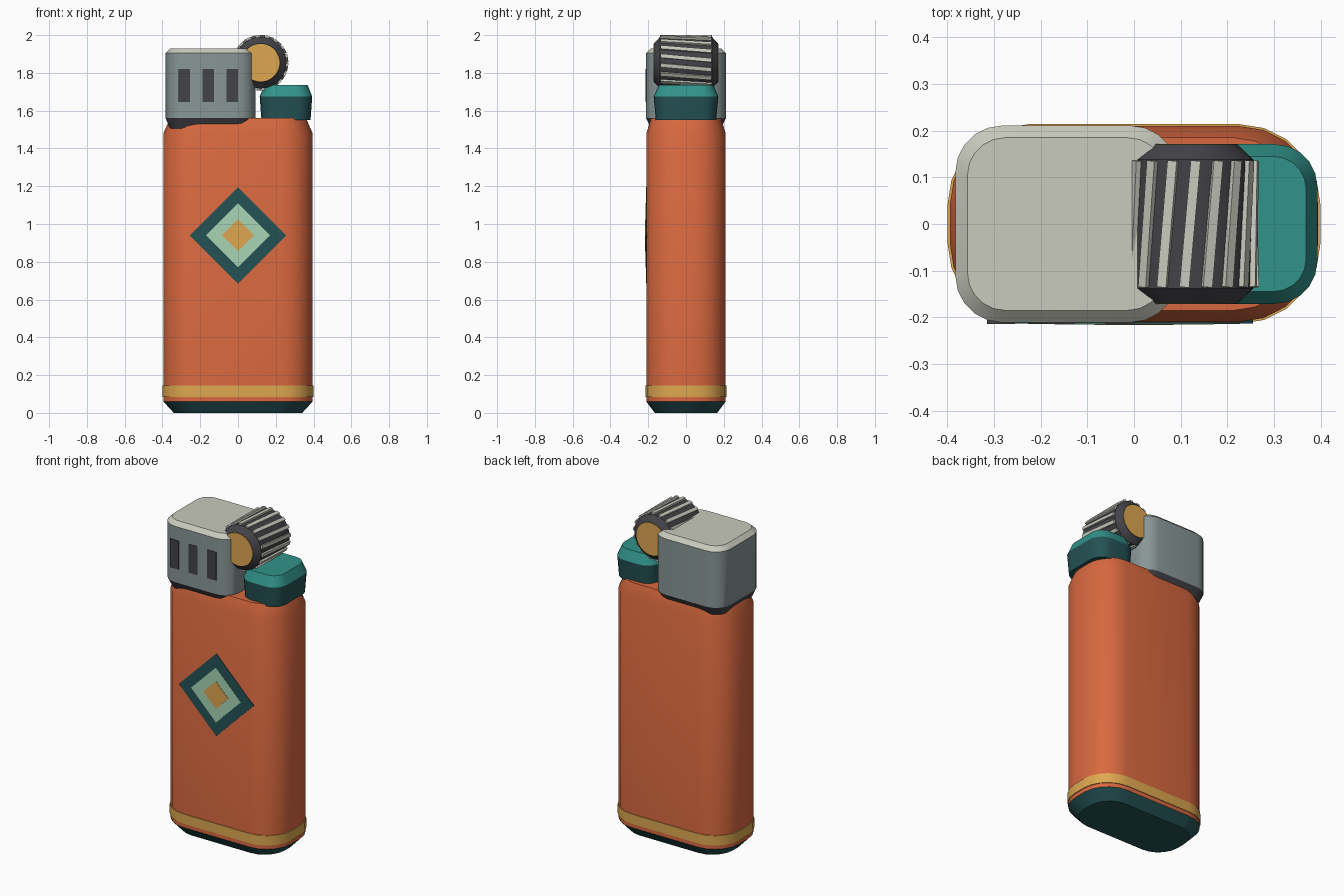
import bpy, bmesh
from math import cos, sin, pi, radians
from mathutils import Matrix, Vector

cube = bpy.data.objects.get("Cube")
if cube:
    bpy.data.objects.remove(cube, do_unlink=True)


def material(name, rgb):
    m = bpy.data.materials.new(name)
    m.diffuse_color = (*rgb, 1)
    m.use_nodes = True
    m.node_tree.nodes["Principled BSDF"].inputs["Base Color"].default_value = (*rgb, 1)
    return m


orange = material("burnt_orange", (0.69, 0.14, 0.05))
gold = material("gold", (0.73, 0.39, 0.08))
dark_teal = material("dark_teal", (0.018, 0.085, 0.09))
teal = material("teal", (0.031, 0.29, 0.255))
mint = material("mint", (0.39, 0.66, 0.46))
pale = material("pale_metal", (0.58, 0.59, 0.51))
steel = material("steel_grey", (0.25, 0.305, 0.305))
charcoal = material("charcoal", (0.056, 0.054, 0.063))


def finish(name, bm, mats, smooth=True):
    bmesh.ops.recalc_face_normals(bm, faces=bm.faces[:])
    mesh = bpy.data.meshes.new(name)
    bm.to_mesh(mesh)
    bm.free()
    for m in mats:
        mesh.materials.append(m)
    ob = bpy.data.objects.new(name, mesh)
    bpy.context.collection.objects.link(ob)
    if smooth:
        bpy.ops.object.select_all(action="DESELECT")
        ob.select_set(True)
        bpy.context.view_layer.objects.active = ob
        bpy.ops.object.shade_smooth_by_angle(angle=radians(25))
    return ob


def loft(name, rings, mats, indices):
    """Join closed rings of points; indices gives one material slot per gap."""
    bm = bmesh.new()
    loops = [[bm.verts.new(p) for p in ring] for ring in rings]
    n = len(loops[0])
    for a, b, i in zip(loops, loops[1:], indices):
        for k in range(n):
            j = (k + 1) % n
            bm.faces.new((a[k], a[j], b[j], b[k])).material_index = i
    bm.faces.new(loops[0][::-1]).material_index = indices[0]
    bm.faces.new(loops[-1]).material_index = indices[-1]
    return finish(name, bm, mats)


def rounded(cx, z, hx, hy, r, steps=5):
    """Rounded rectangle outline at height z."""
    pts = []
    for q, (sx, sy) in enumerate(((1, 1), (-1, 1), (-1, -1), (1, -1))):
        for s in range(steps + 1):
            a = (q + s / steps) * pi / 2
            pts.append((cx + sx * (hx - r) + r * cos(a), sy * (hy - r) + r * sin(a), z))
    return pts


def circle(y, r, cx, cz, n=36):
    return [(cx + r * cos(2 * pi * k / n), y, cz + r * sin(2 * pi * k / n)) for k in range(n)]


def plate(name, cx, cz, hx, hz, y, mat, diamond=False):
    """Thin plate lying on the front side."""
    if diamond:
        shape = [(hx, 0), (0, hz), (-hx, 0), (0, -hz)]
    else:
        shape = [(hx, hz), (-hx, hz), (-hx, -hz), (hx, -hz)]
    rings = [[(cx + x, yy, cz + z) for x, z in shape] for yy in (y, y + 0.008)]
    return loft(name, rings, [mat], [0])


# Fuel body with dark foot and chamfered shoulder
loft("body", [rounded(0, 0, 0.34, 0.165, 0.14), rounded(0, 0.06, 0.395, 0.21, 0.17),
              rounded(0, 1.48, 0.395, 0.21, 0.17), rounded(0, 1.56, 0.36, 0.185, 0.145)],
     [dark_teal, orange], [0, 1, 1])
loft("base_band", [rounded(0, z, 0.40, 0.214, 0.174) for z in (0.085, 0.145)], [gold], [0])

# Nested diamond emblem
for i, (label, size, mat) in enumerate((("outer", 0.255, dark_teal), ("middle", 0.17, mint),
                                        ("inner", 0.085, gold))):
    plate(label + "_diamond", 0, 0.94, size, size, -0.213 - 0.002 * i, mat, True)

# Wind hood: dark collar, steel sides, pale lid
HOOD_X = -0.145
loft("hood", [rounded(HOOD_X, 1.505, 0.215, 0.183, 0.08), rounded(HOOD_X, 1.56, 0.238, 0.211, 0.1),
              rounded(HOOD_X, 1.905, 0.238, 0.211, 0.1), rounded(HOOD_X, 1.93, 0.212, 0.185, 0.08)],
     [charcoal, steel, pale], [0, 1, 2])
for i in range(3):
    plate(f"vent_{i + 1}", -0.285 + 0.127 * i, 1.733, 0.03, 0.088, -0.214, charcoal)

# Thumb button
loft("button", [rounded(0.254, 1.55, 0.13, 0.16, 0.08), rounded(0.254, 1.675, 0.139, 0.171, 0.09),
                rounded(0.254, 1.735, 0.115, 0.145, 0.07)],
     [dark_teal, teal], [0, 1])

# Spark wheel drum and gold end caps
WX, WZ = 0.12, 1.854
loft("wheel_drum", [circle(y, r, WX, WZ) for y, r in
                    ((-0.17, 0.102), (-0.138, 0.136), (0.138, 0.136), (0.17, 0.102))],
     [charcoal], [0, 0, 0])
for side, s in (("front", -1), ("back", 1)):
    loft(side + "_wheel_cap", [circle(s * y, 0.1, WX, WZ) for y in (0.165, 0.172)], [gold], [0])

# Slanted grip teeth around the wheel
bm = bmesh.new()
TEETH = 18
for k in range(TEETH):
    place = (Matrix.Translation((WX, 0, WZ)) @ Matrix.Rotation(2 * pi * k / TEETH, 4, "Y")
             @ Matrix.Translation((0, 0, 0.136)) @ Matrix.Rotation(-0.09, 4, "Z")
             @ Matrix.Diagonal(Vector((0.021, 0.272, 0.02, 1))))
    bmesh.ops.create_cube(bm, size=1, matrix=place)
finish("wheel_teeth", bm, [pale], smooth=False)
